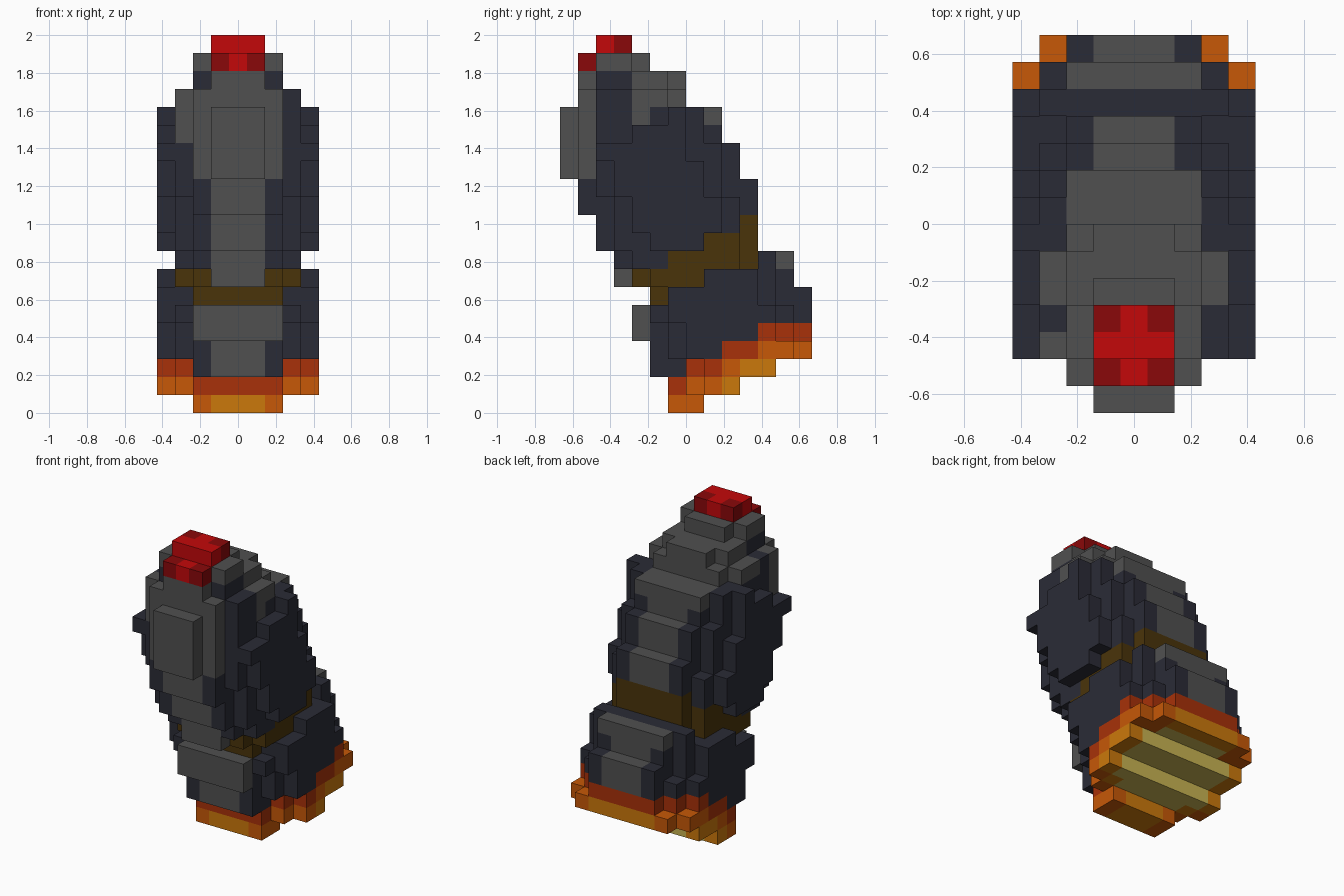
import bpy, bmesh, math
from mathutils import Vector

if "Cube" in bpy.data.objects:
    bpy.data.objects.remove(bpy.data.objects["Cube"], do_unlink=True)

CELL = 2 / 21                      # edge of one block
TILT = math.radians(25)            # forward lean of the axis

# Radius of the tilted eight-sided body along its axis, in blocks
PROFILE = [(0, 4.53), (.5, 4.53), (.6, 4.57), (2.6, 4.57), (3.1, 4.61), (6.2, 4.61),
           (6.21, 3.6), (8.1, 3.6), (8.11, 4.17), (8.36, 4.17), (8.45, 4.46),
           (15.2, 4.47), (15.5, 3.99), (15.9, 3.98), (16.4, 3.8), (17, 3.6),
           (17.7, 3.2), (17.8, 3), (18.23, 2.69), (18.3, 2.6), (18.7, 2.4),
           (19.15, 2.25), (19.6, 2.02), (20.06, 1.75), (20.5, 1.3), (20.7, 1)]

# Colours as 0-255 screen values
COLOURS = {
    "red": (196, 8, 10), "dark_red": (138, 8, 10), "grey": (80, 80, 80),
    "charcoal": (42, 43, 54), "brown": (74, 52, 10), "rust": (168, 49, 9),
    "orange": (199, 88, 7), "amber": (203, 120, 11), "pale_yellow": (200, 180, 82),
}


def linear(c):
    c /= 255
    return c / 12.92 if c <= .04045 else ((c + .055) / 1.055) ** 2.4


def make_material(name, rgb):
    m = bpy.data.materials.new(name)
    m.use_nodes = True
    col = (*[linear(c) for c in rgb], 1)
    m.diffuse_color = col
    bsdf = m.node_tree.nodes["Principled BSDF"]
    bsdf.inputs["Base Color"].default_value = col
    bsdf.inputs["Roughness"].default_value = .8
    return m


MATS = {n: make_material(n, c) for n, c in COLOURS.items()}


def radius(t):
    for (t0, r0), (t1, r1) in zip(PROFILE, PROFILE[1:]):
        if t0 <= t <= t1:
            return r0 + (r1 - r0) * (t - t0) / (t1 - t0)
    return 0


def axis_coords(j, k):
    """Distance along the axis, and offset across it."""
    y, z = j - 6.5, k + .5
    t = z * math.cos(TILT) - y * math.sin(TILT)
    return t, y * math.cos(TILT) + z * math.sin(TILT) - 4.12 - .005 * t


def body_colour(x, j, k, t):
    a = abs(x)
    if x == -3 and j == 2 and k >= 15:                # front shoulder
        return "grey"
    if k in (17, 18) and j in (2, 3) and a >= 2:      # side patches under the cap
        return "charcoal"
    if (j, k) == (11, 8):                             # dark back ledge
        return "charcoal"
    if a <= 1 or (a == 2 and t > 14.2):               # pale centre strip
        return "grey"
    if (a == 3 and j in (4, 5) and k == 17) or (x, j, k) == (3, 4, 16):
        return "grey"                                 # rear shoulders
    if a == 2 and ((j == 4 and k < 6) or (j, k) == (12, 8)):
        return "grey"
    return "charcoal"


def classify(x, j, k):
    """Part and colour of a block, or None where it is empty."""
    t, s = axis_coords(j, k)
    a, in_groove = abs(x), 6.2 < t <= 8.1
    d = max(a, abs(s), (a + abs(s)) * (.65 if in_groove else .705))
    if d > radius(t) or (k >= 17 and j >= 7):
        return None
    if t > 19.8:
        return "tip", "dark_red" if a == 1 and j != 2 else "red"
    if in_groove:
        return "waist_groove", "brown"
    if t > 2.2:
        return "upper_body" if t > 8.1 else "lower_body", body_colour(x, j, k, t)
    if t > 1.3:
        return "rim", "rust"
    if d > 3.7 and a >= 2 and not (9 <= j <= 11 and t < .9):
        return "base", "orange"
    return "base", "amber" if d > 3.1 else "pale_yellow"


blocks = {}
for x in range(-4, 5):
    for j in range(14):
        for k in range(21):
            found = classify(x, j, k)
            if found:
                blocks[x, j, k] = found


def build_part(part):
    """Outer faces of one part's blocks, welded into a mesh."""
    names = sorted({c for p, c in blocks.values() if p == part})
    bm = bmesh.new()
    verts = {}

    def vert(p):
        key = tuple(round(c * 2) for c in p)
        if key not in verts:
            verts[key] = bm.verts.new(Vector(p) * CELL)
        return verts[key]

    for (x, j, k), (p, colour) in blocks.items():
        if p != part:
            continue
        centre = Vector((x, j - 6.5, k + .5))
        for axis in range(3):
            for sign in (-1, 1):
                n = Vector((0, 0, 0))
                n[axis] = sign
                if (x + int(n.x), j + int(n.y), k + int(n.z)) in blocks:
                    continue
                u, v = Vector((0, 0, 0)), Vector((0, 0, 0))
                u[(axis + 1) % 3] = .5
                v[(axis + 2) % 3] = .5 * sign
                mid = centre + n * .5
                f = bm.faces.new([vert(mid + q) for q in (-u - v, u - v, u + v, -u + v)])
                f.material_index = names.index(colour)
    mesh = bpy.data.meshes.new(part)
    bm.to_mesh(mesh)
    bm.free()
    for n in names:
        mesh.materials.append(MATS[n])
    bpy.context.collection.objects.link(bpy.data.objects.new(part, mesh))


for part in ("base", "rim", "lower_body", "waist_groove", "upper_body", "tip"):
    build_part(part)
